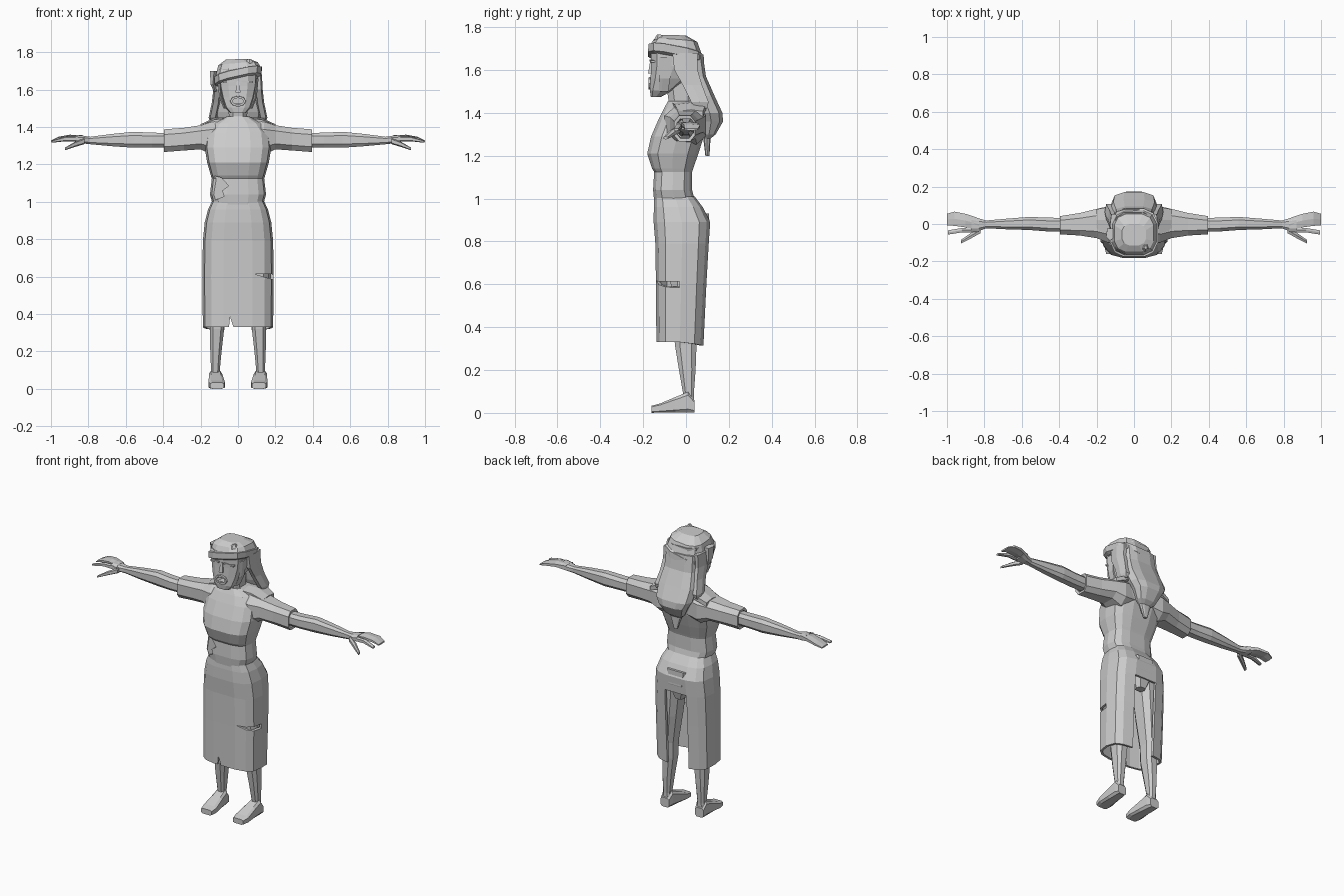
import bpy, bmesh, math
from mathutils import Vector

clay = bpy.data.materials.new("light_grey")
clay.diffuse_color = (0.6, 0.6, 0.6, 1)


def finish(name, bm, mirror=False):
    bmesh.ops.recalc_face_normals(bm, faces=bm.faces)
    me = bpy.data.meshes.new(name)
    bm.to_mesh(me)
    bm.free()
    me.materials.append(clay)
    ob = bpy.data.objects.new(name, me)
    bpy.context.collection.objects.link(ob)
    if mirror:
        ob.modifiers.new("mirror", 'MIRROR')
    return ob


def loft(name, rows, axis='z', n=8, p=0.7, mirror=False, caps=True, edit=None):
    """Rows: (position on axis, centre u, half width u, low v, high v)."""
    bm = bmesh.new()
    rings = []
    for t, c, h, lo, hi in rows:
        ring = []
        for i in range(n):
            a = 2 * math.pi * (i + 0.5) / n
            s, k = math.sin(a), math.cos(a)
            u = c + h * math.copysign(abs(s) ** p, s)
            v = (lo + hi) / 2 + (hi - lo) / 2 * math.copysign(abs(k) ** p, k)
            co = {'z': (u, v, t), 'x': (t, v, u), 'y': (u, t, v)}[axis]
            ring.append(bm.verts.new(co))
        rings.append(ring)
    for a, b in zip(rings, rings[1:]):
        for i in range(n):
            j = (i + 1) % n
            bm.faces.new((a[i], a[j], b[j], b[i]))
    if caps:
        bm.faces.new(rings[0])
        bm.faces.new(rings[-1])
    if edit:
        edit(bm)
    return finish(name, bm, mirror)


def cutter(target, name, outline, y0, y1):
    """Cut a prism (x, z outline, from y0 to y1) out of the target."""
    bm = bmesh.new()
    ends = [[bm.verts.new((x, y, z)) for x, z in outline] for y in (y0, y1)]
    for e in ends:
        bm.faces.new(e)
    for i in range(len(outline)):
        j = (i + 1) % len(outline)
        bm.faces.new((ends[0][i], ends[0][j], ends[1][j], ends[1][i]))
    ob = finish(name, bm)
    ob.hide_render = True
    ob.display_type = 'WIRE'
    m = target.modifiers.new(name, 'BOOLEAN')
    m.operation = 'DIFFERENCE'
    m.solver = 'EXACT'
    m.object = ob


# blouse with bust, fold below it, and waist
blouse = loft("blouse", [
    (0.985, 0, .135, -.150, .045), (1.04, 0, .150, -.155, .030), (1.125, 0, .140, -.150, .030),
    (1.14, 0, .145, -.160, .035), (1.21, 0, .165, -.183, .060), (1.29, 0, .178, -.165, .085),
    (1.37, 0, .170, -.130, .100), (1.42, 0, .130, -.105, .095), (1.455, 0, .065, -.085, .060)],
    n=14, p=.65)
cutter(blouse, "waist_tear_cutter", [(-.17, 1.15), (-.09, 1.13), (-.05, 1.085), (-.085, 1.06),
       (-.075, 1.03), (-.12, 1.01)], -.3, -.125)


# skirt, open down the back
def open_back(bm):
    slit = [f for f in bm.faces if f.calc_center_median().y > 0
            and abs(f.calc_center_median().x) < .03 and f.calc_center_median().z < .76]
    bmesh.ops.delete(bm, geom=slit, context='FACES')
    for v in bm.verts:
        if v.co.z < .34:
            v.co.z -= max(0, v.co.y) * .2


skirt = loft("skirt", [
    (1.01, 0, .136, -.148, .042), (.96, 0, .160, -.152, .080), (.89, 0, .178, -.153, .115),
    (.79, 0, .188, -.145, .108), (.60, 0, .190, -.142, .097), (.33, 0, .188, -.140, .083)],
    n=14, p=.6, caps=False, edit=open_back)
cloth = skirt.modifiers.new("cloth", 'SOLIDIFY')
cloth.thickness = .014
cloth.offset = -1
cutter(skirt, "hem_tear_cutter", [(-.052, .30), (-.042, .385), (-.015, .30)], -.3, -.08)
cutter(skirt, "side_tear_cutter", [(.085, .615), (.22, .612), (.22, .575)], -.3, -.03)

# seat folding down into the slit
loft("seat", [(.93, 0, .09, .02, .112), (.84, 0, .075, .02, .115), (.74, 0, .03, .03, .085)], n=6)

# legs and feet
loft("leg", [(.86, .09, .08, -.09, .08), (.60, .105, .062, -.075, .07), (.42, .115, .045, -.06, .055),
             (.32, .112, .040, -.055, .052), (.20, .118, .032, -.035, .047), (.09, .121, .024, -.015, .038),
             (.04, .120, .030, -.02, .038)], mirror=True)
loft("foot", [(.04, .122, .030, 0, .06), (.01, .120, .036, 0, .10), (-.05, .117, .040, 0, .075),
              (-.12, .114, .046, 0, .045), (-.16, .112, .038, 0, .034)], 'y', n=8, p=.45, mirror=True)

# sleeves and arms
loft("sleeve", [(.06, 1.35, .09, -.09, .09), (.14, 1.34, .092, -.105, .10), (.20, 1.345, .068, -.08, .085),
                (.29, 1.335, .064, -.065, .062), (.395, 1.327, .064, -.058, .045),
                (.393, 1.327, .048, -.045, .033), (.36, 1.327, .044, -.045, .033)],
     'x', mirror=True)
loft("forearm", [(.34, 1.33, .040, -.042, .034), (.46, 1.33, .042, -.042, .036),
                 (.56, 1.332, .045, -.034, .040), (.68, 1.33, .034, -.030, .030),
                 (.79, 1.328, .021, -.024, .020), (.83, 1.333, .022, -.040, .032),
                 (.87, 1.34, .019, -.048, .045)], 'x', mirror=True)
loft("fingers", [(.83, 1.338, .018, -.035, .034), (.90, 1.345, .014, -.022, .058),
                 (.96, 1.338, .010, -.014, .070), (1.0, 1.323, .005, -.010, .058)],
     'x', n=6, mirror=True)
loft("forefinger", [(.83, 1.335, .016, -.045, -.015), (.92, 1.337, .013, -.046, -.020),
                    (.995, 1.322, .006, -.058, -.033)], 'x', n=6, mirror=True)
loft("thumb", [(.82, 1.325, .016, -.050, -.015), (.87, 1.308, .014, -.078, -.045),
               (.925, 1.283, .007, -.106, -.084)], 'x', n=6, mirror=True)

# neck and head
loft("neck", [(1.39, 0, .062, -.09, .05), (1.46, 0, .052, -.085, .04), (1.56, 0, .055, -.10, .04)])
head = loft("head", [(1.475, 0, .042, -.165, -.115), (1.505, 0, .070, -.170, -.060),
                     (1.56, 0, .090, -.168, .01), (1.62, 0, .104, -.166, .055),
                     (1.71, 0, .110, -.166, .065)], n=10, p=.6)
cutter(head, "mouth_cutter", [(-.034, 1.525), (-.026, 1.55), (0, 1.56), (.026, 1.55), (.034, 1.525)],
       -.3, -.13)

# lips framing the open mouth
bm = bmesh.new()
N = 8
loops = []
for w, h, y in ((.044, .030, -.160), (.042, .028, -.176), (.030, .017, -.176), (.030, .017, -.135)):
    loops.append([bm.verts.new((w * math.cos(2 * math.pi * i / N), y,
                                1.538 + h * math.sin(2 * math.pi * i / N))) for i in range(N)])
for a, b in zip(loops, loops[1:]):
    for i in range(N):
        j = (i + 1) % N
        bm.faces.new((a[i], a[j], b[j], b[i]))
finish("lips", bm)

# nose and brow
loft("nose", [(1.585, 0, .017, -.180, -.15), (1.645, 0, .008, -.169, -.15)], n=4)
loft("brow", [(.018, 1.645, .006, -.173, -.15), (.08, 1.64, .006, -.168, -.13)], 'x', n=4, mirror=True)


# tilted cap with rolled band
def tilt(bm):
    for v in bm.verts:
        f = min(1, max(0, (1.765 - v.co.z) / .08))
        v.co.z += f * (.22 * v.co.x - .20 * (v.co.y + .05))


loft("cap", [(1.64, 0, .110, -.165, .070), (1.648, 0, .127, -.180, .088), (1.685, 0, .130, -.178, .085),
             (1.69, 0, .122, -.168, .075), (1.735, 0, .108, -.150, .055), (1.762, 0, .065, -.115, .0)],
     n=12, p=.65, edit=tilt)
loft("cap_tuft", [(1.715, .055, .030, -.150, -.10), (1.745, .06, .022, -.148, -.10),
                  (1.765, .062, .008, -.135, -.115)], n=5)

# hair falling down the back, with side locks
loft("back_hair", [(1.67, 0, .108, -.01, .080), (1.57, 0, .112, .0, .095), (1.48, 0, .128, .02, .135),
                   (1.40, 0, .120, .05, .172), (1.36, 0, .095, .06, .175), (1.30, 0, .065, .075, .140),
                   (1.28, 0, .04, .08, .115), (1.20, 0, .012, .09, .110)], n=10)
loft("side_lock", [(1.68, .108, .020, -.07, .06), (1.60, .112, .020, -.06, .06),
                   (1.53, .118, .022, -.02, .08), (1.45, .135, .022, .02, .11),
                   (1.42, .140, .008, .05, .10)], n=6, mirror=True)
loft("temple_lock", [(1.70, -.128, .022, -.09, -.02), (1.63, -.134, .014, -.08, -.02),
                     (1.59, -.122, .008, -.06, -.03)], n=5)
loft("jaw_lock", [(1.66, .100, .010, -.125, -.06), (1.56, .092, .009, -.125, -.07),
                  (1.50, .070, .008, -.125, -.08)], n=5, mirror=True)

# raised collar folds on the shoulders
loft("shoulder_fold", [(.07, 1.435, .018, -.07, .08), (.13, 1.425, .022, -.06, .10),
                       (.20, 1.395, .020, -.04, .085)], 'x', n=6, mirror=True)
